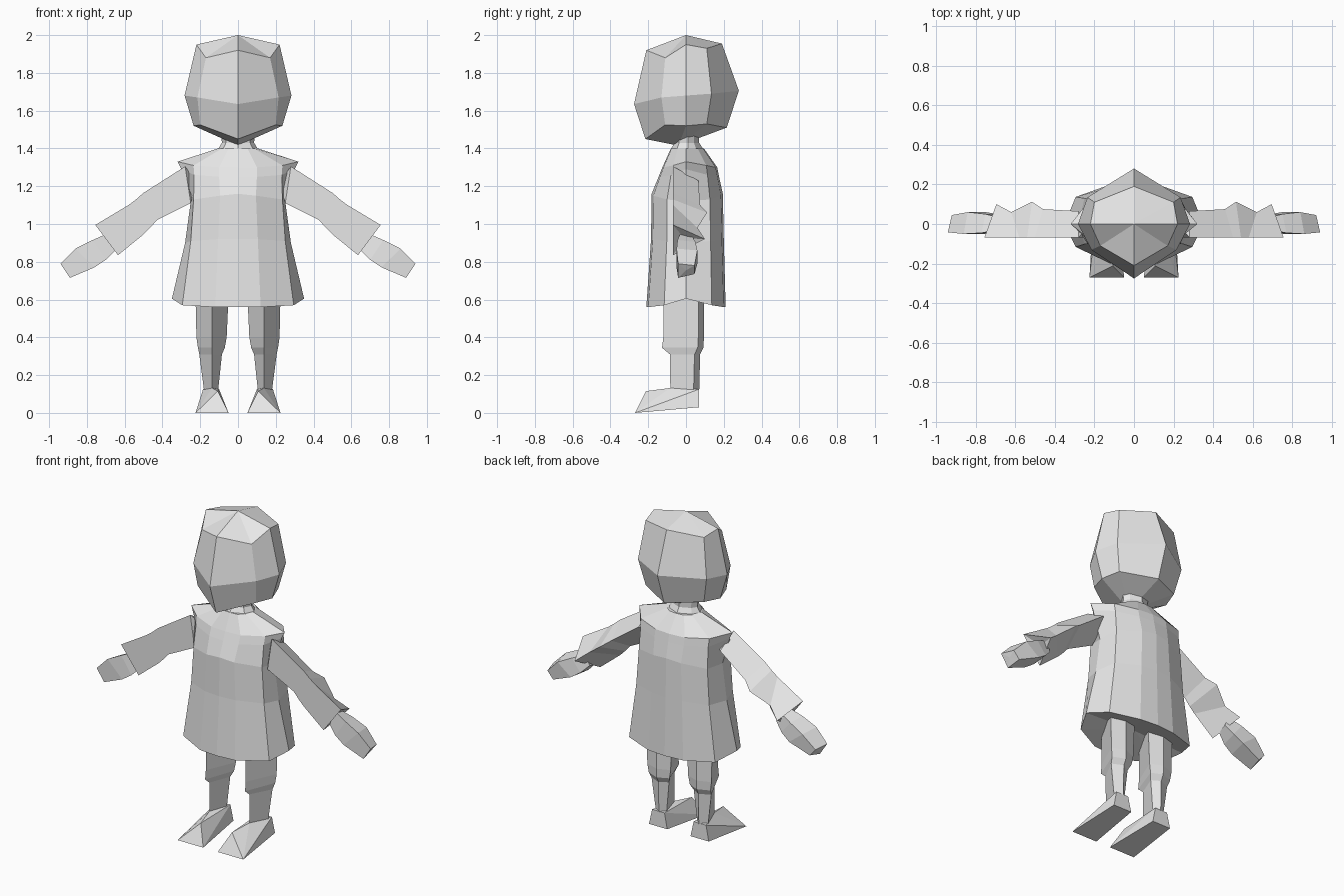
import bpy, bmesh

grey = bpy.data.materials.new("plain grey")
grey.diffuse_color = (0.8, 0.8, 0.8, 1)


def finish(name, bm, mirror=False):
    bmesh.ops.recalc_face_normals(bm, faces=bm.faces)
    me = bpy.data.meshes.new(name)
    bm.to_mesh(me)
    bm.free()
    me.materials.append(grey)
    ob = bpy.data.objects.new(name, me)
    bpy.context.collection.objects.link(ob)
    if mirror:
        ob.modifiers.new("mirror", "MIRROR").use_mirror_merge = False
    return ob


def loft(name, rings, start=None, end=None, mirror=False):
    """Skin closed rings; start and end are points for fan caps."""
    bm = bmesh.new()
    loops = [[bm.verts.new(p) for p in ring] for ring in rings]
    n = len(loops[0])
    for a, b in zip(loops, loops[1:]):
        for i in range(n):
            j = (i + 1) % n
            bm.faces.new((a[i], a[j], b[j], b[i]))
    for loop, tip in ((loops[0], start), (loops[-1], end)):
        if tip:
            v = bm.verts.new(tip)
            for i in range(n):
                bm.faces.new((loop[i], loop[(i + 1) % n], v))
    return finish(name, bm, mirror)


def both_sides(half):
    """Complete a ring from its right half, front centre to back centre."""
    return half + [(-x, y, z) for x, y, z in half[-2:0:-1]]


# Head: eight-sided shell with closed crown and chin
head_rings = [
    [(0, -.21, 1.92), (.17, -.11, 1.88), (.22, 0, 1.95), (.20, .11, 1.93), (0, .19, 1.955)],
    [(0, -.275, 1.635), (.215, -.13, 1.67), (.283, 0, 1.68), (.235, .135, 1.69), (0, .28, 1.705)],
    [(0, -.215, 1.45), (.20, -.11, 1.525), (.235, 0, 1.52), (.20, .11, 1.53), (0, .215, 1.51)],
]
loft("head", [both_sides(r) for r in head_rings], (0, 0, 2), (0, -.04, 1.415))

# Neck
neck = [both_sides([(0, f, z), (.75 * w, .6 * f, z), (w, .01, z), (.75 * w, .6 * b, z), (0, b, z)])
        for w, f, b, z in ((.09, -.06, .07, 1.48), (.085, -.06, .07, 1.43), (.11, -.085, .095, 1.39))]
loft("neck", neck)

# Smock: column widths, front and back depth, column heights
smock_rows = [
    ((.05, .085, .105), -.08, .095, (1.40, 1.40, 1.40, 1.40)),
    ((.10, .235, .32), -.125, .165, (1.30, 1.30, 1.31, 1.33)),
    ((.10, .232, .30), -.145, .175, (1.25, 1.25, 1.26, 1.29)),
    ((.095, .235, .25), -.182, .195, (1.16, 1.15, 1.13, 1.12)),
    ((.105, .25, .28), -.185, .20, (.92, .92, .91, .90)),
    ((.12, .295, .35), -.21, .21, (.56, .56, .57, .605)),
]
smock = []
for w, f, b, z in smock_rows:
    smock.append(both_sides([
        (0, f, z[0]), (w[0], .95 * f, z[1]), (w[1], .55 * f, z[2]), (w[2], 0, z[3]),
        (w[1], .65 * b, z[2]), (w[0], .95 * b, z[1]), (0, b, z[0])]))
loft("smock", smock, (0, .01, 1.40), (0, 0, .62))

# Sleeves: flat front with a ridge along the back
sleeve_rows = [
    (.28, 1.305, .25, 1.11, .28, .065, 1.23),
    (.50, 1.165, .43, 1.02, .46, .075, 1.10),
    (.54, 1.13, .465, .98, .515, .112, 1.06),
    (.58, 1.10, .50, .945, .62, .06, .98),
    (.755, .995, .635, .835, .695, .10, .92),
]
sleeve = [[(tx, -.068, tz), (bx, -.068, bz), (kx, ky, kz)]
          for tx, tz, bx, bz, kx, ky, kz in sleeve_rows]
loft("sleeve", sleeve, (.22, 0, 1.22), (.68, -.01, .925), True)

# Hands: four-sided mitts
hand_rows = [
    (.69, .95, .65, .86, -.03, .03),
    (.77, .915, .70, .81, -.045, .05),
    (.86, .87, .76, .77, -.05, .06),
    (.94, .79, .89, .715, -.042, .045),
]
hand = [[(tx, f, tz), (bx, f, bz), (bx - .01, b, bz + .02), (tx - .02, b, tz - .01)]
        for tx, tz, bx, bz, f, b in hand_rows]
loft("hand", hand, (.67, 0, .905), (.912, 0, .755), True)

# Legs: sharp shin ridge at the front, shallow ridge at the back
leg_rows = [
    (.05, .225, -.12, .095, .62),
    (.06, .22, -.12, .095, .40),
    (.07, .212, -.127, .092, .345),
    (.085, .205, -.085, .075, .31),
    (.105, .18, -.083, .07, .12),
]
leg = [[(i, b - .03, z), (.137, f, z), (o, b - .03, z), (.137, b, z)]
       for i, o, f, b, z in leg_rows]
loft("leg", leg, (.137, 0, .62), (.137, 0, .10), True)

# Feet: wedge with wide toes and a raised heel
bm = bmesh.new()
for p in ((.05, -.27, 0), (.225, -.27, 0), (.08, .07, .03), (.205, .07, .03),
          (.10, .068, .125), (.185, .068, .125), (.107, -.212, .115), (.137, -.083, .132)):
    bm.verts.new(p)
bmesh.ops.convex_hull(bm, input=bm.verts)
bmesh.ops.dissolve_limit(bm, angle_limit=.02, verts=bm.verts, edges=bm.edges)
finish("foot", bm, True)
